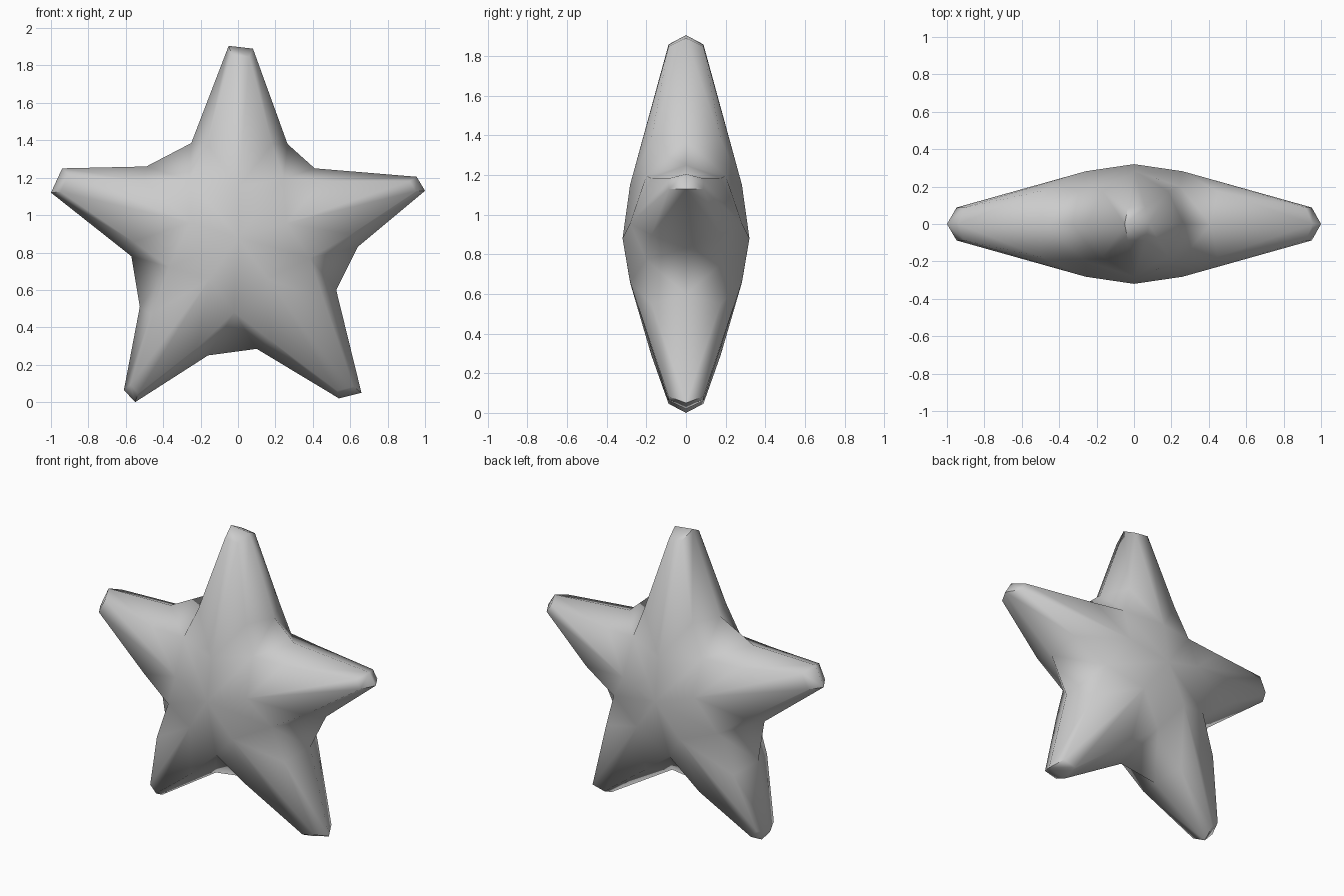
import bpy
import bmesh
import math
from mathutils import Vector

cube = bpy.data.objects.get("Cube")
if cube:
    bpy.data.objects.remove(cube)

CENTRE = Vector((0, 0, 0.88))

# Outline of each arm, clockwise from the top: base, tip, tip, base (x, z)
ARMS = [
    [(-0.25, 1.385), (-0.05, 1.905), (0.08, 1.89), (0.265, 1.38)],
    [(0.41, 1.25), (0.955, 1.205), (1.0, 1.13), (0.64, 0.83)],
    [(0.525, 0.60), (0.66, 0.05), (0.54, 0.02), (0.10, 0.285)],
    [(-0.16, 0.25), (-0.55, 0.0), (-0.61, 0.065), (-0.525, 0.51)],
    [(-0.57, 0.78), (-1.0, 1.12), (-0.94, 1.25), (-0.49, 1.26)],
]

bm = bmesh.new()


def vert(point, y):
    return bm.verts.new((point.x, y, point.z))


outline = [[vert(Vector((x, 0, z)), 0) for x, z in arm] for arm in ARMS]

for side in (-1, 1):
    apex = vert(CENTRE, side * 0.32)
    arms, valleys = [], []
    for bl, tl, tr, br in outline:
        tip = (tl.co + tr.co) / 2
        base = (bl.co + br.co) / 2
        out = (tip - CENTRE).normalized()
        # Rounded tip edge, base shoulders and the raised ridge point
        tips = [vert(tip + (t.co - tip) * 0.72 - out * 0.045, side * 0.088)
                for t in (tl, tr)]
        shoulders = [vert(base + (b.co - base) * 0.68, side * 0.175)
                     for b in (bl, br)]
        ridge = vert(CENTRE + out * 0.27, side * 0.282)
        arms.append((tips, shoulders, ridge))
    # Hollow between each pair of neighbouring arms
    for i in range(5):
        mid = (outline[i][3].co + outline[(i + 1) % 5][0].co) / 2
        valleys.append(vert(CENTRE + (mid - CENTRE).normalized() * 0.4,
                            side * 0.2))
    for i in range(5):
        bl, tl, tr, br = outline[i]
        (fl, fr), (sl, sr), ridge = arms[i]
        before, after = valleys[i - 1], valleys[i]
        for face in (
            (tl, tr, fr, fl), (fl, fr, ridge),
            (fl, ridge, sl), (fr, sr, ridge),
            (tl, fl, sl, bl), (tr, br, sr, fr),
            (sl, ridge, before), (sr, after, ridge),
            (bl, sl, before), (br, after, sr),
            (apex, before, ridge), (apex, ridge, after),
            (after, br, outline[(i + 1) % 5][0]),
        ):
            bm.faces.new(face)

bmesh.ops.recalc_face_normals(bm, faces=bm.faces)
mesh = bpy.data.meshes.new("star")
bm.to_mesh(mesh)
bm.free()

star = bpy.data.objects.new("star", mesh)
bpy.context.collection.objects.link(star)

# Plain grey surface
grey = bpy.data.materials.new("light_grey")
grey.use_nodes = True
colour = (0.6, 0.6, 0.6, 1)
grey.diffuse_color = colour
grey.node_tree.nodes["Principled BSDF"].inputs["Base Color"].default_value = colour
mesh.materials.append(grey)

# Soft shading, crisp tips
bpy.ops.object.select_all(action="DESELECT")
star.select_set(True)
bpy.context.view_layer.objects.active = star
bpy.ops.object.shade_smooth_by_angle(angle=math.radians(65))
